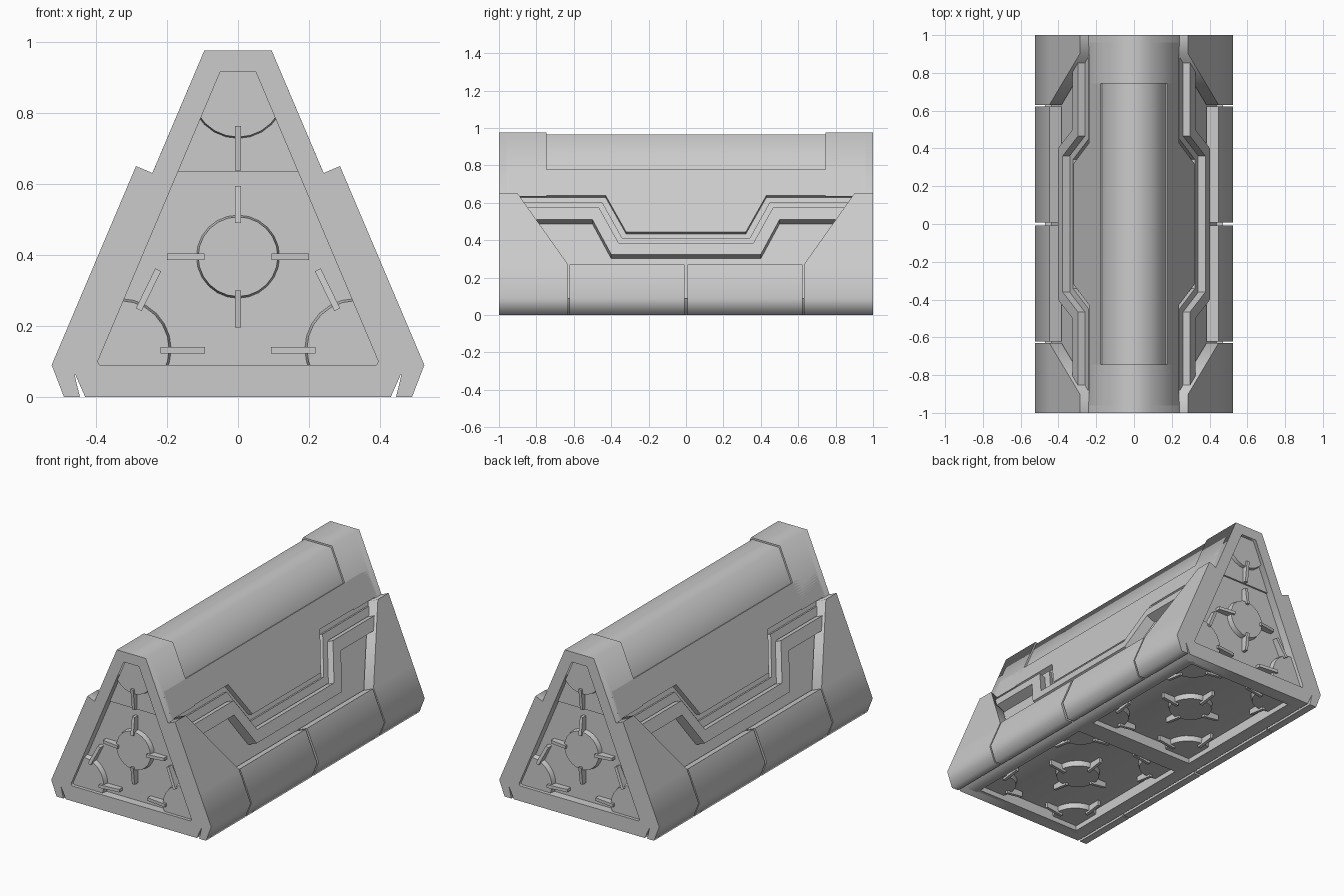
import bpy, bmesh, math
from mathutils import Vector, Matrix

if "Cube" in bpy.data.objects:
    bpy.data.objects.remove(bpy.data.objects["Cube"])

grey = bpy.data.materials.new("plain grey")
grey.use_nodes = True
grey.diffuse_color = (0.6, 0.6, 0.6, 1)
grey.node_tree.nodes["Principled BSDF"].inputs["Base Color"].default_value = (0.6, 0.6, 0.6, 1)

SLOPE = 0.424                                   # sideways run of the flank per unit of height
NORMAL = Vector((1, SLOPE)).normalized()        # flank normal in x, z


def flank(z, d=0.0):
    """Point (x, z) on the flank, pushed d out along its normal."""
    return (0.095 + (0.975 - z) * SLOPE + d / NORMAL.x, z)


def sunk(p, depth):
    return (p[0] - NORMAL.x * depth, p[1] - NORMAL.y * depth)


def finish(name, bm, mirror="", angle=70):
    bmesh.ops.recalc_face_normals(bm, faces=bm.faces[:])
    mesh = bpy.data.meshes.new(name)
    bm.to_mesh(mesh)
    bm.free()
    mesh.materials.append(grey)
    ob = bpy.data.objects.new(name, mesh)
    bpy.context.collection.objects.link(ob)
    bpy.ops.object.select_all(action="DESELECT")
    ob.select_set(True)
    bpy.context.view_layer.objects.active = ob
    bpy.ops.object.shade_smooth_by_angle(angle=math.radians(angle))
    if mirror:
        mod = ob.modifiers.new("Mirror", "MIRROR")
        mod.use_axis = ("x" in mirror, "y" in mirror, False)
        mod.use_mirror_merge = False
    return ob


def solid(name, loop_a, loop_b, mirror="", angle=70):
    """Closed solid between two loops, capped with quads."""
    bm = bmesh.new()
    n = len(loop_a)
    loops = [[bm.verts.new(p) for p in loop] for loop in (loop_a, loop_b)]
    for i in range(n):
        j = (i + 1) % n
        bm.faces.new((loops[0][i], loops[0][j], loops[1][j], loops[1][i]))
    for v in loops:
        for i in range(n // 2 - 1):
            bm.faces.new((v[i], v[i + 1], v[n - 2 - i], v[n - 1 - i]))
    return finish(name, bm, mirror, angle)


def prism(name, pts, y0, y1, mirror=""):
    starts = y0 if isinstance(y0, list) else [y0] * len(pts)
    return solid(name, [(x, y, z) for (x, z), y in zip(pts, starts)],
                 [(x, y1, z) for x, z in pts], mirror)


def both(pts):
    return pts + [(-x, z) for x, z in reversed(pts)]


def box(name, x0, x1, y0, y1, z0, z1, mirror=""):
    return prism(name, [(x1, z1), (x1, z0), (x0, z0), (x0, z1)], y0, y1, mirror)


# Core body with the shallow ridge panel
panel_foot = flank(0.775, -0.01)
lip = flank(0.64)
core = [flank(0.965, -0.01), panel_foot, sunk(panel_foot, -0.01), lip,
        sunk(lip, 0.03), flank(0.09, -0.03), (0.40, 0.06)]
prism("core_body", both(core), -0.95, 0.95)

# Raised collars at both ends
prism("end_collar", both([flank(0.975), flank(0.635)]), 0.745, 0.96, "y")

# End frames around the triangular recesses
outer = both([(0.095, 0.975), (0.47, 0.09), (0.43, 0)])
inner = both([(0.05, 0.915), (0.395, 0.10), (0.39, 0.09)])
bm = bmesh.new()
rings = [[bm.verts.new((x, y, z)) for x, z in loop]
         for loop, y in ((outer, 0.94), (outer, 1), (inner, 1), (inner, 0.94))]
for a, b in zip(rings, rings[1:] + rings[:1]):
    for i in range(6):
        j = (i + 1) % 6
        bm.faces.new((a[i], a[j], b[j], b[i]))
finish("end_frame", bm, "y")

# Underside frame with two openings
prism("bottom_rail", [(0.43, 0), (0.47, 0.09), (0.35, 0.09), (0.35, 0)], -0.95, 0.95, "x")
box("bottom_middle_bar", -0.36, 0.36, -0.06, 0.06, 0, 0.08)
box("bottom_end_bar", -0.38, 0.38, 0.92, 0.95, 0, 0.08, "y")


# Side armour: corner shields and lower plates share one section
def armour(name, heights, starts, end):
    out = [flank(z, 0.05) for z in heights]
    pts = out + [(0.49, 0), (0.445, 0)] + [sunk(p, 0.07) for p in reversed(out)]
    ys = starts + [starts[-1]] * 2 + starts[::-1]
    return prism(name, pts, ys, end, "xy")


armour("corner_shield", [0.65, 0.27, 0.09], [0.9, 0.63, 0.63], 1)
armour("lower_plate", [0.27, 0.09], [0.007, 0.007], 0.622)


# Stepped trim following a dipped path along each flank
def path(t):
    zw, zc = 0.64 - 0.13 * t, 0.445 - 0.12 * t
    half = [(0.92 - 0.73 * (0.64 - zw), zw), (0.43 + 0.07 * t, zw), (0.32 + 0.08 * t, zc)]
    return [(-y, z) for y, z in half] + half[::-1]


def trim(name, upper, lower, d):
    line = upper + lower[::-1]
    tops = [flank(z, d) for _, z in line]
    bases = [sunk(p, d + 0.04) for p in tops]
    return solid(name, [(p[0], y, p[1]) for p, (y, _) in zip(tops, line)],
                 [(p[0], y, p[1]) for p, (y, _) in zip(bases, line)], "x", 30)


trim("upper_flank", [(y, 0.655) for y, _ in path(0)], path(0), 0)
trim("trim_step", path(0.27), path(0.6), -0.01)
trim("trim_band", path(0.5), path(1), 0.03)


# Round bosses and fins set in the recesses, in local u, v, height
def boss(name, u, v, r, opening, place, mirror):
    bm = bmesh.new()
    bmesh.ops.create_cone(bm, cap_ends=True, segments=24, radius1=r, radius2=r * 0.95,
                          depth=0.035, matrix=Matrix.Translation((u, v, 0.0125)))
    mid = sum((Vector(p) for p in opening), Vector((0, 0))) / len(opening)
    for p, q in zip(opening, opening[1:] + opening[:1]):
        p, q = Vector(p), Vector(q)
        side = Vector((q.y - p.y, p.x - q.x)).normalized()
        if side.dot(p - mid) < 0:
            side = -side
        at = p + side * 0.01
        bmesh.ops.bisect_plane(bm, geom=bm.verts[:] + bm.edges[:] + bm.faces[:],
                               plane_co=(at.x, at.y, 0), plane_no=(side.x, side.y, 0),
                               clear_outer=True)
    for vert in bm.verts:
        vert.co = place(*vert.co)
    finish(name, bm, mirror, 40)


def fin(name, u, v, turn, length, place, mirror):
    c, s = math.cos(turn), math.sin(turn)
    loops = []
    for side in (-0.009, 0.009):
        profile = [(-length / 2, -0.01), (-length / 2, 0.045), (length / 2, 0.03), (length / 2, -0.01)]
        loops.append([place(u + a * c - side * s, v + a * s + side * c, h) for a, h in profile])
    solid(name, loops[0], loops[1], mirror, 30)


def on_end(u, v, h):
    return (u, 0.95 + h, v)


def on_bottom(u, v, h):
    return (u, v, 0.06 - h)


def cross(name, v, place):
    for k in range(4):
        a = k * math.pi / 2
        fin(name, 0.147 * math.cos(a), v + 0.147 * math.sin(a), a, 0.105, place, "y")


# End recess details
opening = [(0.05, 0.915), (0.40, 0.09), (-0.40, 0.09), (-0.05, 0.915)]
boss("end_centre_boss", 0, 0.395, 0.118, opening, on_end, "y")
boss("end_top_boss", 0, 0.862, 0.137, opening, on_end, "y")
boss("end_corner_boss", 0.33, 0.135, 0.143, opening, on_end, "xy")
cross("end_centre_fin", 0.395, on_end)
fin("end_top_fin", 0, 0.70, -math.pi / 2, 0.125, on_end, "y")
fin("end_low_fin", 0.155, 0.132, math.pi, 0.125, on_end, "xy")
fin("end_slant_fin", 0.252, 0.302, math.radians(116), 0.125, on_end, "xy")

# Underside recess details
opening = [(0.35, 0.06), (0.35, 0.92), (-0.35, 0.92), (-0.35, 0.06)]
boss("bottom_centre_boss", 0, 0.49, 0.125, opening, on_bottom, "y")
cross("bottom_centre_fin", 0.49, on_bottom)
for v, inward in ((0.11, 1), (0.87, -1)):
    boss("bottom_corner_boss", 0.30, v, 0.137, opening, on_bottom, "xy")
    fin("bottom_cross_fin", 0.145, v, math.pi, 0.11, on_bottom, "xy")
    fin("bottom_long_fin", 0.30, v + 0.155 * inward, inward * math.pi / 2, 0.11, on_bottom, "xy")
